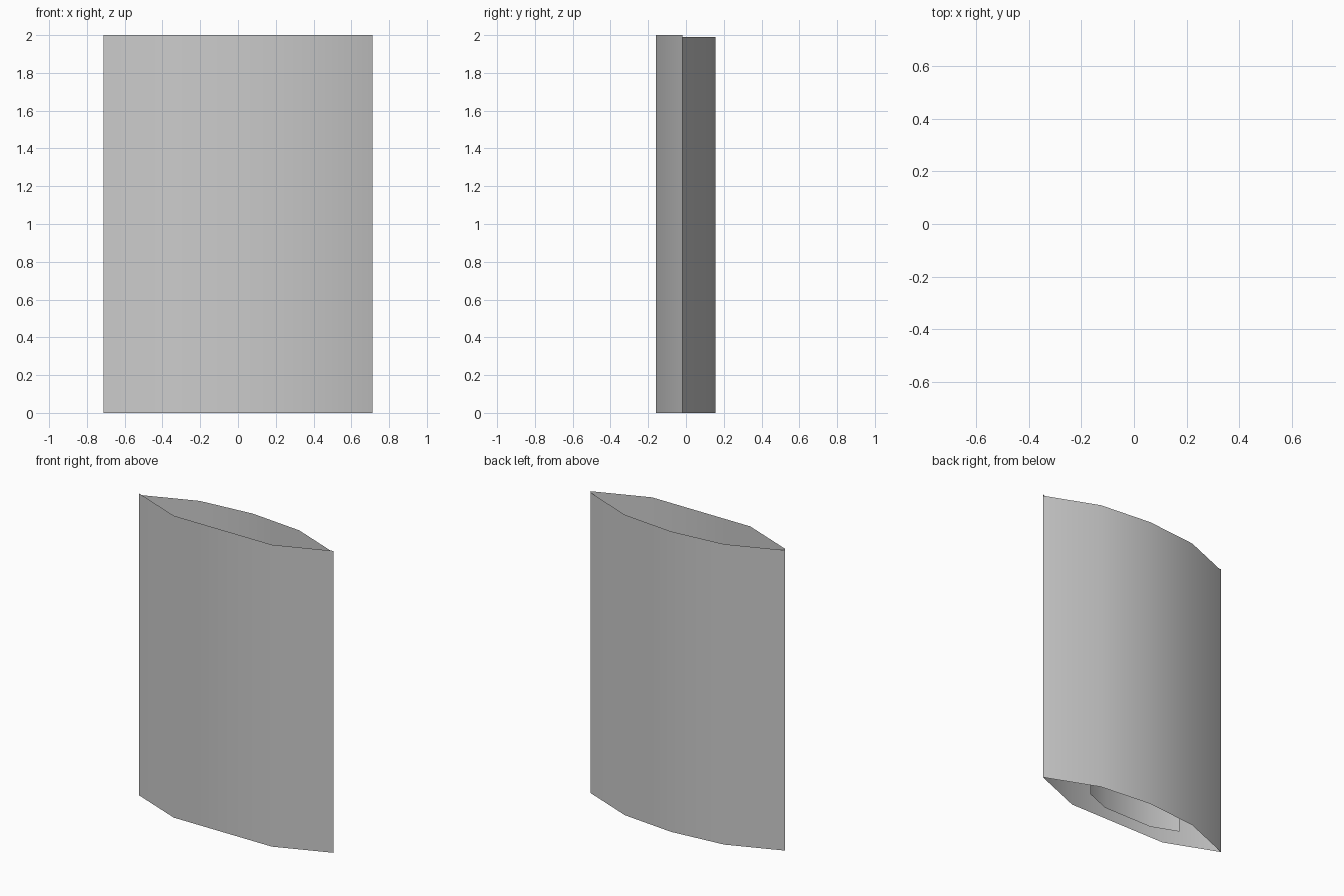
import bpy

if "Cube" in bpy.data.objects:
    bpy.data.objects.remove(bpy.data.objects["Cube"])


def curved_sheet(name, profile, z0, z1):
    """Open vertical sheet, extruded from a plan profile, smooth shaded."""
    n = len(profile)
    verts = [(x, y, z) for z in (z0, z1) for x, y in profile]
    faces = [(i, i + 1, n + i + 1, n + i) for i in range(n - 1)]
    mesh = bpy.data.meshes.new(name)
    mesh.from_pydata(verts, [], faces)
    mesh.shade_smooth()
    obj = bpy.data.objects.new(name, mesh)
    bpy.context.collection.objects.link(obj)
    return obj


# Plan profiles run so that the normals face outwards
front = [(-0.712, -0.019), (-0.36, -0.159), (0.36, -0.159), (0.712, -0.019)]
back = [(0.712, -0.019), (0.365, 0.12), (0, 0.155), (-0.365, 0.12), (-0.712, -0.019)]

# Outer shell: two bowed sheets, the back one slightly shorter
curved_sheet("front_panel", front, 0, 2.0)
curved_sheet("back_panel", back, 0, 1.99)

# Half-size bowed sheet inside the open shell
inner = [(x * 0.5, y * 0.5 + 0.02) for x, y in front]
curved_sheet("inner_panel", inner, 0, 1.0)
